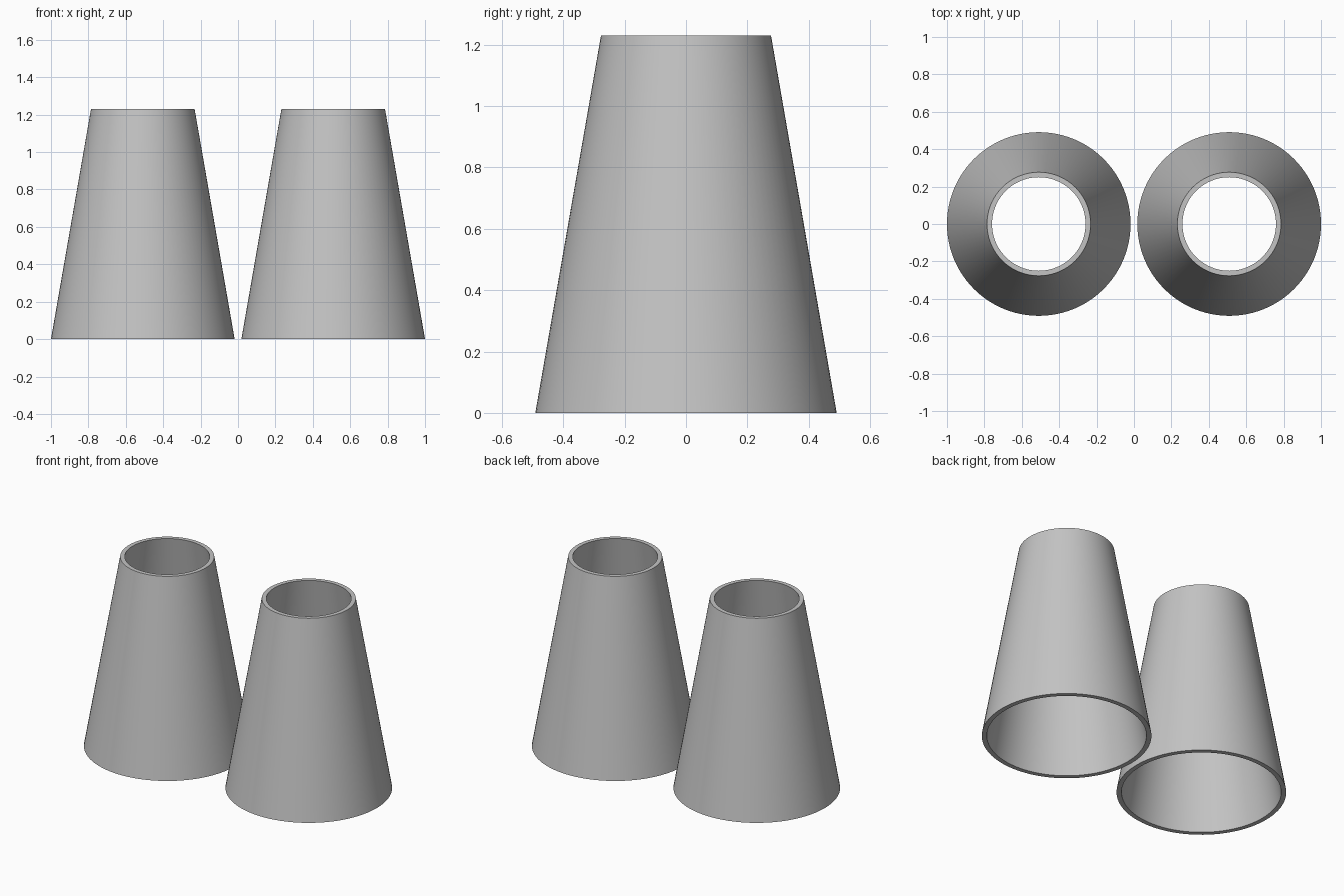
import bpy
import bmesh
import math

cube = bpy.data.objects.get("Cube")
if cube:
    bpy.data.objects.remove(cube, do_unlink=True)

HEIGHT = 1.23
CENTRE_X = 0.509
SEGMENTS = 96
# Closed wall section: outer base, outer top, inner top, inner base (radius, height)
WALL = [(0.491, 0), (0.277, HEIGHT), (0.25, HEIGHT), (0.462, 0)]

grey = bpy.data.materials.new("plain grey")
grey.use_nodes = True
colour = (0.55, 0.55, 0.55, 1)
grey.diffuse_color = colour
grey.node_tree.nodes["Principled BSDF"].inputs["Base Color"].default_value = colour


def hollow_cone(name, x):
    """Open tapered tube, made by revolving the wall section."""
    bm = bmesh.new()
    rings = []
    for radius, z in WALL:
        angles = [math.tau * i / SEGMENTS for i in range(SEGMENTS)]
        rings.append([bm.verts.new((radius * math.cos(a), radius * math.sin(a), z))
                      for a in angles])
    for k, ring in enumerate(rings):
        above = rings[(k + 1) % len(rings)]
        for i in range(SEGMENTS):
            j = (i + 1) % SEGMENTS
            bm.faces.new((ring[i], ring[j], above[j], above[i]))
    bmesh.ops.recalc_face_normals(bm, faces=bm.faces)
    mesh = bpy.data.meshes.new(name)
    bm.to_mesh(mesh)
    bm.free()
    mesh.materials.append(grey)
    obj = bpy.data.objects.new(name, mesh)
    obj.location.x = x
    bpy.context.collection.objects.link(obj)
    # Smooth walls with crisp rims
    bpy.ops.object.select_all(action="DESELECT")
    obj.select_set(True)
    bpy.context.view_layer.objects.active = obj
    bpy.ops.object.shade_smooth_by_angle(angle=math.radians(30))


# Matching pair, side by side
for side, sign in (("left", 1), ("right", -1)):
    hollow_cone(side + "_tapered_tube", sign * CENTRE_X)
